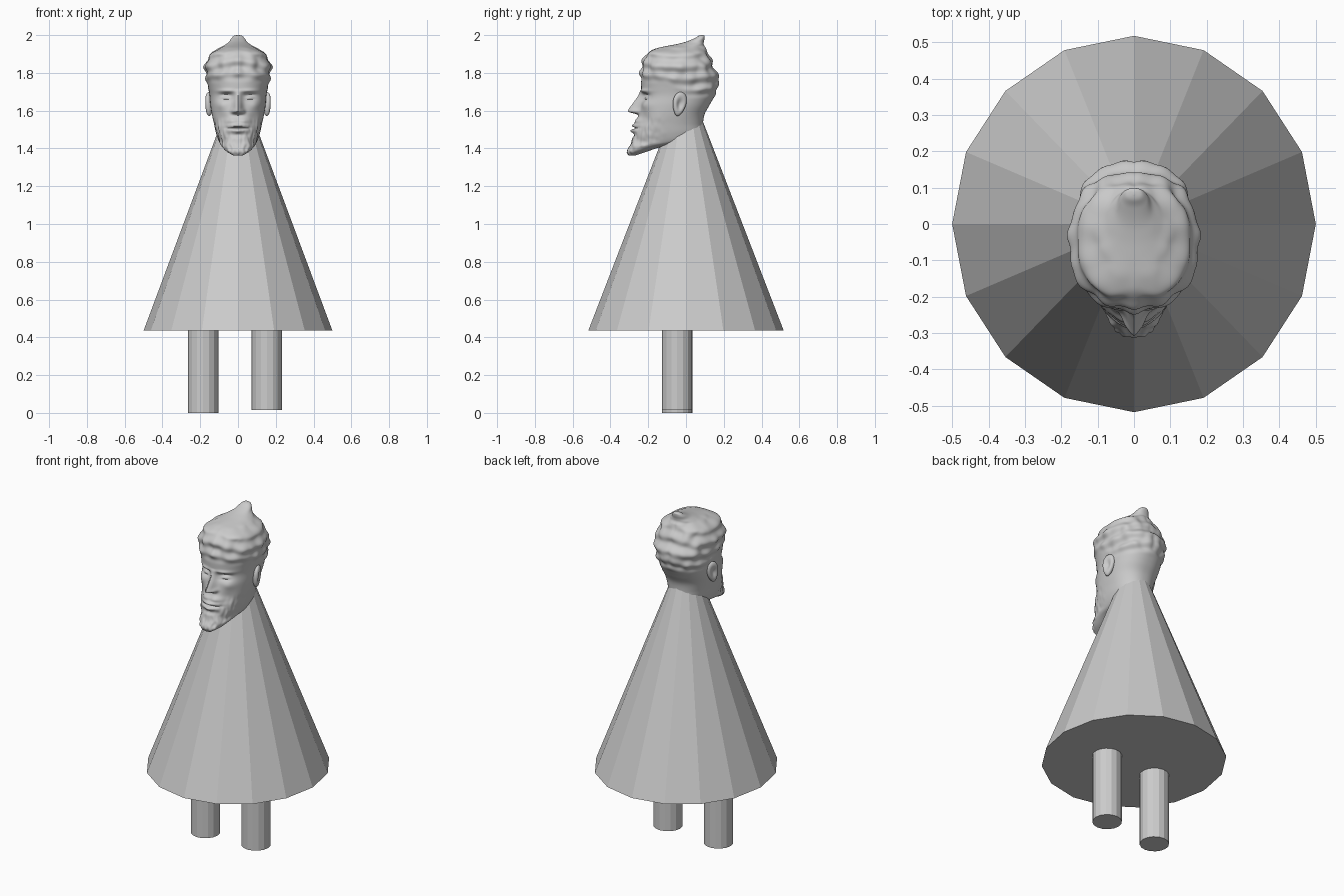
import bpy, bmesh
from math import sin, cos, pi, exp, radians, copysign
from mathutils import Vector, Matrix, noise

if "Cube" in bpy.data.objects:
    bpy.data.objects.remove(bpy.data.objects["Cube"])


def mesh_object(name, bm, angle=None):
    bmesh.ops.recalc_face_normals(bm, faces=bm.faces)
    me = bpy.data.meshes.new(name)
    bm.to_mesh(me)
    bm.free()
    ob = bpy.data.objects.new(name, me)
    bpy.context.collection.objects.link(ob)
    if angle:
        bpy.ops.object.select_all(action='DESELECT')
        ob.select_set(True)
        bpy.context.view_layer.objects.active = ob
        bpy.ops.object.shade_smooth_by_angle(angle=radians(angle))
    return ob


def cone(name, sides, r1, r2, z0, z1, x=0, y=0, sy=1, angle=None):
    bm = bmesh.new()
    bmesh.ops.create_cone(bm, cap_ends=True, segments=sides, radius1=r1, radius2=r2, depth=z1 - z0)
    bm.transform(Matrix.Translation((x, y, (z0 + z1) / 2)) @ Matrix.Diagonal((1, sy, 1, 1)))
    return mesh_object(name, bm, angle)


# Robe and legs
cone("robe", 16, 0.5, 0.0, 0.435, 1.775, sy=1.035)
cone("left_leg", 16, 0.081, 0.081, 0.0, 0.5, -0.185, -0.047)
cone("right_leg", 16, 0.081, 0.081, 0.015, 0.5, 0.153, -0.047)

# Head cross-sections: height, half width, front y, back y
SLICES = [
    (1.362, .022, -.305, -.270), (1.382, .058, -.312, -.210),
    (1.410, .085, -.300, -.120), (1.440, .102, -.288, .060),
    (1.480, .116, -.280, .090), (1.530, .127, -.266, .090),
    (1.580, .138, -.250, .098), (1.630, .146, -.240, .125),
    (1.680, .150, -.234, .152), (1.720, .157, -.237, .164),
    (1.770, .168, -.238, .170), (1.820, .173, -.238, .155),
    (1.870, .163, -.226, .135), (1.905, .140, -.205, .120),
    (1.930, .102, -.155, .104), (1.945, .075, -.085, .095),
    (1.962, .050, -.010, .094), (1.982, .036, .042, .098),
    (1.996, .022, .066, .098), (2.000, .004, .080, .090)]


def spline(p0, p1, p2, p3, t):
    return [0.5 * (2 * b + (c - a) * t + (2 * a - 5 * b + 4 * c - d) * t * t
                   + (3 * b - a - 3 * c + d) * t ** 3) for a, b, c, d in zip(p0, p1, p2, p3)]


def bump(x, z, cx, cz, sx, sz):
    return exp(-((x - cx) / sx) ** 2 - ((z - cz) / sz) ** 2)


def step(a, b, v):
    t = max(0, min(1, (v - a) / (b - a)))
    return t * t * (3 - 2 * t)


def face(x, z):
    """Forward relief of the face."""
    ax = abs(x)
    d = 0
    # Nose ridge, tip and nostrils
    ridge = max(0, min(1, (1.715 - z) / 0.11)) * step(1.575, 1.597, z)
    d += 0.062 * ridge * exp(-(x / (0.015 + 0.008 * ridge)) ** 2)
    d += 0.016 * bump(ax, z, 0.025, 1.595, 0.011, 0.012)
    # Brow, sockets, eyeballs and lid creases
    d += 0.010 * bump(ax, z, 0.062, 1.704, 0.042, 0.010)
    d -= 0.024 * bump(ax, z, 0.060, 1.674, 0.034, 0.020)
    d += 0.016 * bump(ax, z, 0.064, 1.670, 0.022, 0.010)
    d -= 0.005 * bump(ax, z, 0.064, 1.683, 0.026, 0.003)
    d -= 0.005 * bump(ax, z, 0.064, 1.658, 0.024, 0.003)
    # Cheekbones and hollow cheeks
    d += 0.010 * bump(ax, z, 0.095, 1.630, 0.030, 0.025)
    d -= 0.012 * bump(ax, z, 0.085, 1.555, 0.030, 0.035)
    # Moustache, lips and chin groove
    d += 0.012 * bump(ax, z, 0.030, 1.545, 0.035, 0.015)
    d += 0.018 * bump(x, z, 0, 1.521, 0.048, 0.009)
    d += 0.018 * bump(x, z, 0, 1.494, 0.042, 0.010)
    d -= 0.012 * bump(x, z, 0, 1.508, 0.048, 0.004)
    d -= 0.010 * bump(x, z, 0, 1.470, 0.045, 0.012)
    return d


def head_point(s, a):
    z, w, yf, yb = s
    c, q = cos(a), sin(a)
    yc = (yf + yb) / 2
    x = w * copysign(abs(c) ** 0.88, c)
    y = yc + (yb - yf) / 2 * copysign(abs(q) ** 0.88, q)
    y -= face(x, z) * step(0.15, 0.6, -q) * step(1.37, 1.45, z)
    out = Vector((c, q, 0))
    p = Vector((x, y, z))
    sym = Vector((abs(x), y, z))
    # Wavy hair lumps above the hairline
    hair = step(1.74, 1.80, z + 0.08 * step(-0.4, 0.3, q)) * (1 - step(1.93, 1.96, z))
    p += out * hair * (0.014 * noise.noise(sym * 17) + 0.005 * sin(z * 95 + 3 * abs(c)))
    # Beard strands on jaw and chin
    beard = (1 - step(1.46, 1.58, z - 0.5 * max(0, abs(x) - 0.07))) * step(-0.1, 0.5, -q)
    p += out * beard * 0.007 * noise.noise(Vector((abs(x) * 60, y * 50, z * 22)))
    return p


# Head lofted through the cross-sections
N, SUB = 144, 9
pts = [SLICES[0]] + SLICES + [SLICES[-1]]
sections = [spline(*pts[i:i + 4], k / SUB) for i in range(len(SLICES) - 1) for k in range(SUB)]
sections.append(SLICES[-1])
bm = bmesh.new()
rings = [[bm.verts.new(head_point(s, 2 * pi * j / N)) for j in range(N)] for s in sections]
for lo, hi in zip(rings, rings[1:]):
    for j in range(N):
        k = (j + 1) % N
        bm.faces.new((lo[j], lo[k], hi[k], hi[j]))
bm.faces.new(rings[0])
bm.faces.new(rings[-1])
mesh_object("head", bm, 60)

# Ears: flattened ovals with a hollowed outer side
for side, name in ((-1, "left_ear"), (1, "right_ear")):
    bm = bmesh.new()
    bmesh.ops.create_uvsphere(bm, u_segments=32, v_segments=24, radius=1)
    for v in bm.verts:
        r2 = v.co.y ** 2 + v.co.z ** 2
        if v.co.x * side > 0:
            v.co.x -= side * 0.9 * exp(-r2 / 0.25)
        v.co.y *= 1 + 0.25 * v.co.z
    bm.transform(Matrix.Translation((side * 0.153, -0.035, 1.635))
                 @ Matrix.Rotation(radians(-10), 4, 'X')
                 @ Matrix.Rotation(radians(side * 18), 4, 'Z')
                 @ Matrix.Diagonal((0.022, 0.036, 0.064, 1)))
    mesh_object(name, bm, 60)
